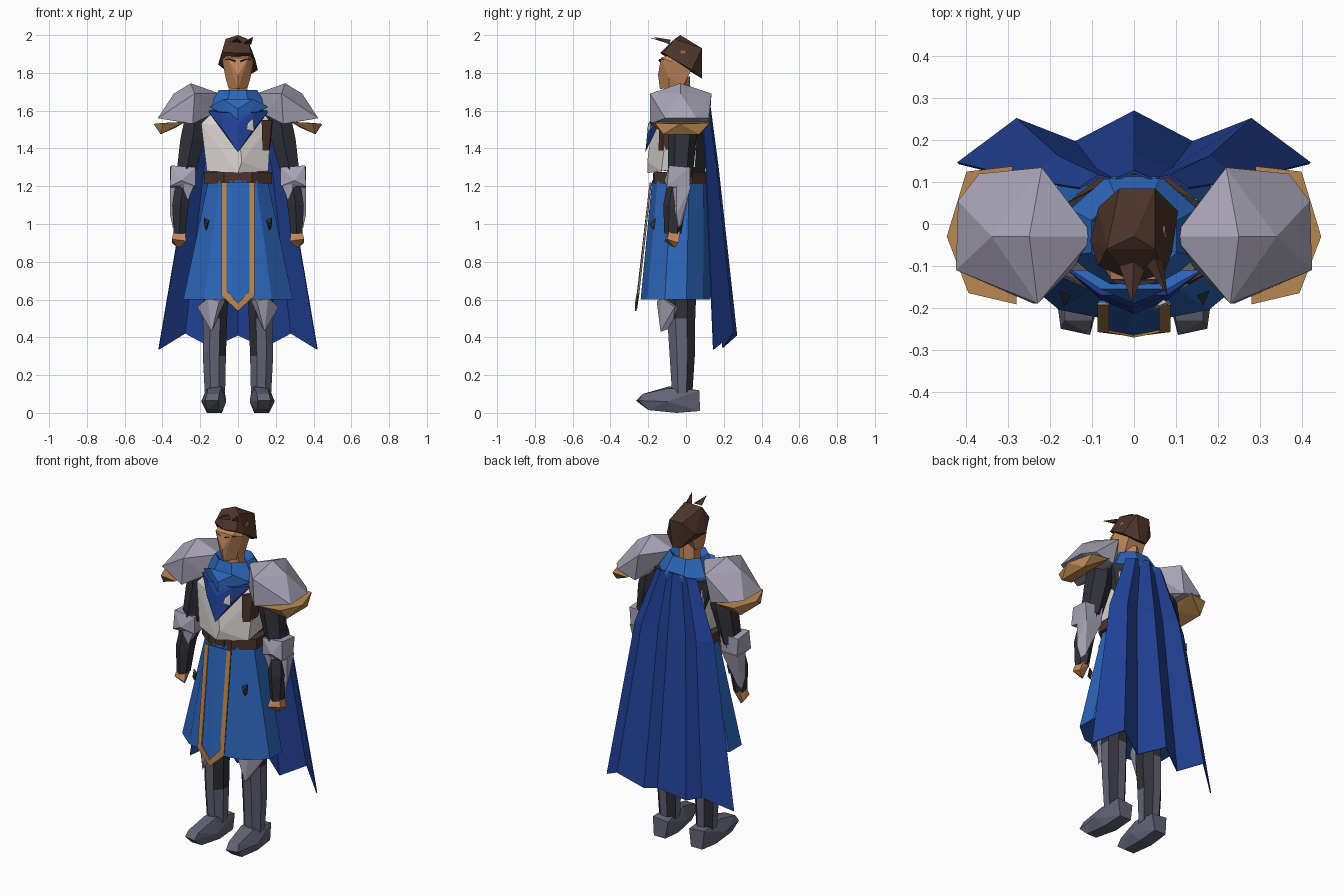
import bpy, bmesh, math


def material(name, r, g, b):
    m = bpy.data.materials.new(name)
    lin = [((c / 255 + 0.055) / 1.055) ** 2.4 for c in (r, g, b)]
    m.diffuse_color = (*lin, 1)
    return m


SKIN = material("skin", 196, 136, 92)
HAIR = material("dark brown", 76, 52, 42)
BLUE = material("cloth blue", 44, 102, 186)
NAVY = material("cape blue", 34, 66, 152)
WHITE = material("pale plate", 214, 208, 206)
LILAC = material("silver plate", 168, 164, 182)
STEEL = material("dark steel", 98, 100, 118)
BLACK = material("black cloth", 48, 49, 57)
GOLD = material("gold trim", 186, 136, 82)


def finish(name, bm, mats):
    bmesh.ops.recalc_face_normals(bm, faces=bm.faces)
    me = bpy.data.meshes.new(name)
    bm.to_mesh(me)
    bm.free()
    for m in mats:
        me.materials.append(m)
    ob = bpy.data.objects.new(name, me)
    bpy.context.collection.objects.link(ob)
    return ob


def flip(pts):
    """Mirror points, or rows of points, across x = 0."""
    if isinstance(pts[0], (list, tuple)):
        return [flip(p) for p in pts]
    return (-pts[0], *pts[1:])


def hull(name, pts, mat):
    """Faceted solid around a few points."""
    bm = bmesh.new()
    vs = [bm.verts.new(p) for p in pts]
    bmesh.ops.convex_hull(bm, input=vs)
    loose = [v for v in bm.verts if not v.link_faces]
    bmesh.ops.delete(bm, geom=loose, context='VERTS')
    bmesh.ops.dissolve_limit(bm, angle_limit=0.02, verts=bm.verts[:], edges=bm.edges[:])
    return finish(name, bm, [mat])


def loft(name, rings, n, mats, turn=0.5, rule=None):
    """Rings are (x, y, z, radius x, radius y)."""
    bm = bmesh.new()
    loops = []
    for x, y, z, rx, ry in rings:
        angs = [2 * math.pi * (i + turn) / n for i in range(n)]
        loops.append([bm.verts.new((x + rx * math.cos(a), y + ry * math.sin(a), z)) for a in angs])
    for a, b in zip(loops, loops[1:]):
        for i in range(n):
            j = (i + 1) % n
            bm.faces.new((a[i], a[j], b[j], b[i]))
    bm.faces.new(loops[0])
    bm.faces.new(loops[-1])
    bmesh.ops.recalc_face_normals(bm, faces=bm.faces)
    bm.normal_update()
    if rule:
        for f in bm.faces:
            f.material_index = rule(f)
    return finish(name, bm, mats)


def sheet(name, rows, mat, thick=0.006):
    """Thin cloth or plate spanning rows of points."""
    bm = bmesh.new()
    g = [[bm.verts.new(p) for p in r] for r in rows]
    for a, b in zip(g, g[1:]):
        for i in range(len(a) - 1):
            bm.faces.new((a[i], a[i + 1], b[i + 1], b[i]))
    ob = finish(name, bm, [mat])
    mod = ob.modifiers.new("thickness", 'SOLIDIFY')
    mod.thickness, mod.offset = thick, 0
    return ob


def both(func, name, pts, *args, **kw):
    func("left_" + name, pts, *args, **kw)
    func("right_" + name, flip(pts), *args, **kw)


# Head and neck
loft("neck", [(0, -0.03, 1.58, .06, .06), (0, -0.04, 1.78, .055, .06)], 6, [SKIN])
hull("face", [(0, -.138, 1.715), (-.05, -.09, 1.72), (.05, -.09, 1.72), (-.065, -.09, 1.77), (.065, -.09, 1.77),
              (0, -.148, 1.79), (-.055, -.132, 1.88), (.055, -.132, 1.88), (-.083, -.08, 1.86),
              (.083, -.08, 1.86), (-.075, -.01, 1.92), (.075, -.01, 1.92), (-.055, -.01, 1.74),
              (.055, -.01, 1.74), (-.06, .04, 1.84), (.06, .04, 1.84)], SKIN)
both(hull, "brow", [(.012, -.139, 1.858), (.065, -.12, 1.872), (.065, -.11, 1.866),
                    (.012, -.146, 1.866), (.045, -.142, 1.874)], BLACK)

# Hair cap and forelocks
hull("hair", [(0, -.03, 2.0), (-.065, -.06, 1.98), (.05, -.06, 1.98), (-.085, -.10, 1.91),
              (.07, -.12, 1.905), (-.105, -.04, 1.845), (.09, -.07, 1.875), (-.085, .04, 1.86),
              (.105, .03, 1.815), (-.035, .085, 1.93), (.05, .085, 1.93), (.03, .085, 1.77),
              (-.02, .08, 1.775), (0, -.138, 1.905)], HAIR)
hull("middle_forelock", [(-.035, -.10, 1.965), (.025, -.11, 1.96), (0, -.09, 1.975), (-.005, -.19, 1.985)], HAIR)
hull("side_forelock", [(.03, -.10, 1.955), (.07, -.09, 1.95), (.05, -.08, 1.975), (.08, -.17, 1.99)], HAIR)

# Torso
loft("shirt", [(0, 0, 1.2, .14, .11), (0, 0, 1.45, .17, .11), (0, 0, 1.6, .2, .10)], 8, [BLACK])
hull("breastplate", [(-.165, -.13, 1.28), (.16, -.13, 1.28), (0, -.205, 1.27), (.02, -.205, 1.33),
                     (-.195, -.11, 1.53), (.175, -.10, 1.53), (0, -.18, 1.52), (-.13, -.08, 1.6),
                     (.13, -.08, 1.6), (-.15, .05, 1.3), (.15, .05, 1.3), (-.15, .06, 1.55),
                     (.15, .06, 1.55)], WHITE)
hull("strap", [(.13, -.145, 1.39), (.165, -.125, 1.39), (.125, -.142, 1.55),
               (.18, -.115, 1.55), (.17, -.05, 1.40), (.185, -.04, 1.55)], HAIR)
loft("belt", [(0, -.025, 1.215, .195, .155), (0, -.025, 1.275, .195, .155)], 8, [HAIR])
hull("buckle", [(x, y, z) for x in (-.03, .03) for y in (-.175, -.16) for z in (1.22, 1.27)], HAIR)

# Collar and scarf
loft("collar", [(0, -.01, 1.52, .165, .125), (0, -.02, 1.62, .165, .145), (0, -.03, 1.71, .11, .10),
                (0, -.03, 1.67, .07, .07)], 8, [BLUE])
hull("kerchief", [(-.15, -.11, 1.62), (.16, -.11, 1.62), (-.08, -.155, 1.66), (.08, -.155, 1.66),
                  (0, -.19, 1.61), (-.06, -.16, 1.58), (.07, -.16, 1.58), (0, -.19, 1.54)], BLUE)
hull("scarf", [(-.16, -.11, 1.60), (.165, -.11, 1.60), (-.08, -.17, 1.59), (.08, -.17, 1.59),
               (-.08, -.18, 1.5), (.08, -.18, 1.5), (0, -.20, 1.53), (0, -.215, 1.38)], NAVY)
hull("scarf_clip", [(.045, -.207, 1.50), (.085, -.19, 1.49), (.08, -.187, 1.56), (.05, -.198, 1.53),
                    (.07, -.18, 1.51)], WHITE)

# Skirt
loft("skirt", [(0, -.03, 1.23, .165, .15), (0, -.055, .6, .305, .185)], 10, [BLUE])

# Hanging front panel with gold edging
sheet("front_panel", [[(-.085, -.185, 1.22), (0, -.19, 1.22), (.085, -.185, 1.22)],
                      [(-.085, -.25, .63), (0, -.262, .55), (.085, -.25, .63)]], BLUE)
both(sheet, "panel_trim", [[(.06, -.19, 1.22), (.087, -.19, 1.22)], [(.06, -.256, .645), (.087, -.255, .62)],
                           [(0, -.268, .58), (0, -.266, .54)]], GOLD)
both(hull, "skirt_toggle", [(.15, -.17, 1.02), (.18, -.16, 1.035), (.178, -.165, .98),
                            (.165, -.17, .965), (.165, -.195, 1.0)], BLACK)

# Pleated cape
bottom = [(-.42, .145, .335), (-.28, .25, .42), (-.14, .195, .345), (0, .268, .41)]
middle = [(-.26, .105, 1.28), (-.18, .16, 1.3), (-.09, .13, 1.3), (0, .17, 1.3)]
top = [(-.13, .085, 1.62), (-.085, .115, 1.63), (-.045, .105, 1.63), (0, .125, 1.64)]
sheet("cape", [r + flip(r[-2::-1]) for r in (top, middle, bottom)], NAVY)

# Shoulder plates with gold rims
both(hull, "shoulder_plate", [(.095, -.03, 1.69), (.25, -.03, 1.745), (.22, .135, 1.69), (.23, -.19, 1.69),
                              (.14, -.10, 1.58), (.24, -.19, 1.53), (.25, .125, 1.53), (.37, .12, 1.56),
                              (.42, .055, 1.56), (.425, -.11, 1.56), (.34, -.03, 1.69)], LILAC)
both(hull, "shoulder_rim", [(.28, -.192, 1.54), (.395, -.165, 1.535), (.447, -.03, 1.53), (.40, .125, 1.535),
                            (.29, .138, 1.54), (.41, -.12, 1.475), (.41, .07, 1.475),
                            (.33, -.03, 1.51)], GOLD)

# Arms, gauntlets and hands
both(loft, "upper_arm", [(.215, -.02, 1.63, .06, .07), (.24, -.02, 1.45, .075, .075),
                         (.28, -.03, 1.25, .055, .065)], 6, [BLACK])
both(loft, "forearm", [(.28, -.03, 1.27, .05, .06), (.305, -.06, 1.1, .05, .06),
                       (.31, -.07, .95, .035, .045)], 6, [BLACK])
both(hull, "elbow_guard", [(.225, -.09, 1.30), (.355, -.09, 1.31), (.36, .02, 1.30), (.24, .025, 1.30),
                           (.36, -.10, 1.20), (.225, -.09, 1.20), (.35, .02, 1.18), (.25, .02, 1.18),
                           (.30, -.115, 1.23)], LILAC)
both(hull, "gauntlet", [(.23, -.09, 1.21), (.29, -.105, 1.21), (.36, -.05, 1.2), (.355, .025, 1.2),
                        (.25, .025, 1.2), (.285, -.09, 1.08), (.325, -.02, 1.0), (.36, -.05, 1.05),
                        (.345, -.04, .98)], LILAC)
both(hull, "hand", [(.28, -.09, .96), (.34, -.09, .96), (.33, -.03, .96), (.285, -.035, .96),
                    (.275, -.115, .91), (.35, -.10, .92), (.35, -.04, .90), (.32, -.06, .875),
                    (.295, -.08, .885)], SKIN)


# Legs, dark cloth behind and inside the greaves
def cloth(f):
    c = f.calc_center_median()
    return int(0.2 < f.normal.y < 0.8 or c.z > .6 or (abs(c.x) < .085 and c.z > .35))


both(loft, "leg", [(.115, -.02, .75, .075, .085), (.122, -.025, .5, .07, .08), (.125, -.02, .3, .066, .072),
                   (.122, -.02, .1, .058, .058)], 8, [STEEL, BLACK], rule=cloth)
both(hull, "knee_plate", [(.07, -.10, .61), (.16, -.13, .61), (.215, -.06, .56), (.10, -.155, .59),
                          (.14, -.135, .43), (.17, -.03, .56), (.08, -.06, .56), (.15, -.07, .45)], LILAC)

# Boots
both(hull, "boot", [(.07, .07, .11), (.17, .07, .12), (.085, .075, .01), (.16, .075, .01),
                    (.085, -.09, .14), (.16, -.09, .13), (.062, -.10, .06), (.195, -.10, .06),
                    (.10, -.2, .015), (.165, -.2, .015), (.10, -.23, .10), (.165, -.23, .10),
                    (.105, -.265, .065), (.175, -.25, .065), (.085, -.05, 0), (.165, -.05, 0)], STEEL)
